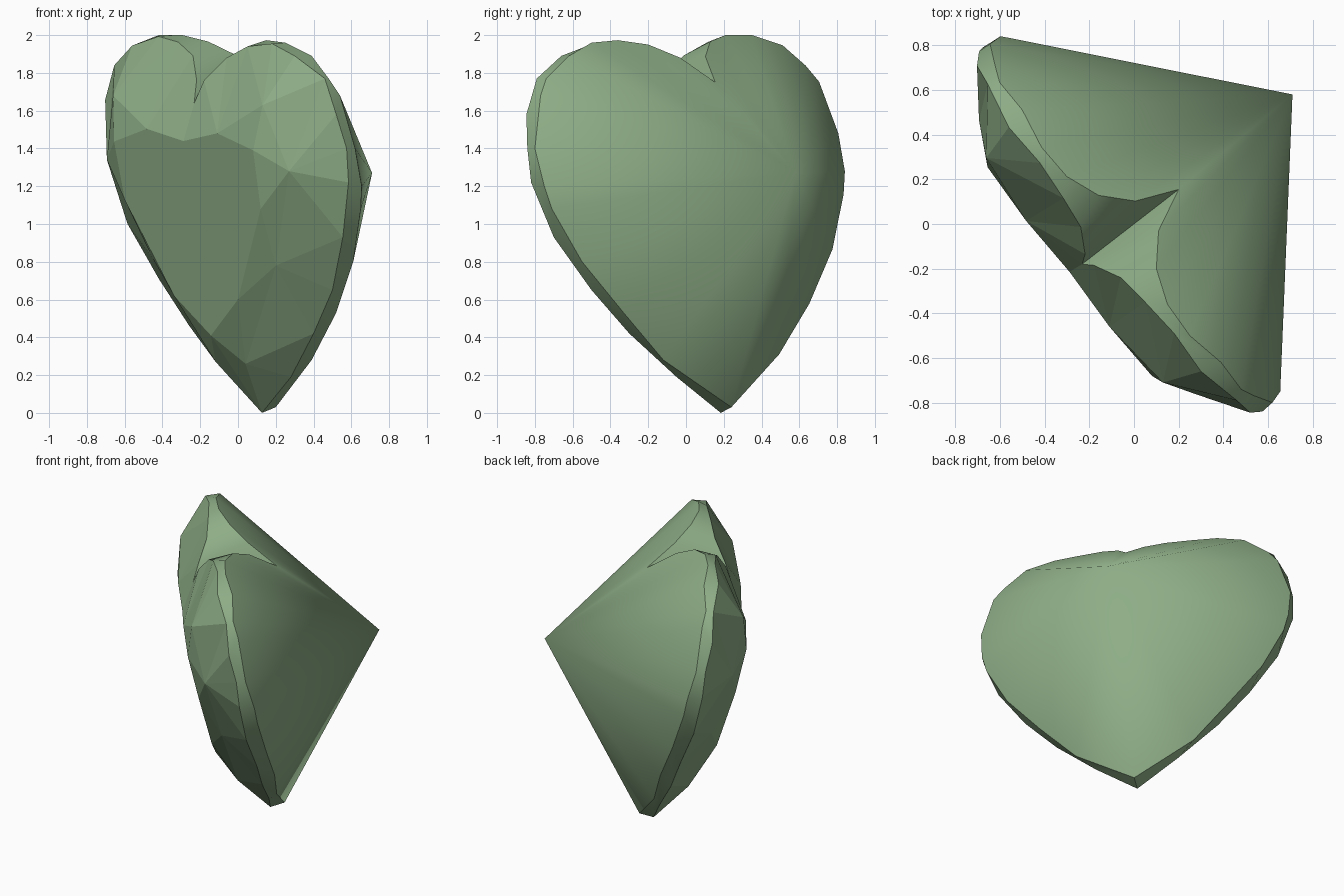
import bpy, bmesh
from mathutils import Vector

if "Cube" in bpy.data.objects:
    bpy.data.objects.remove(bpy.data.objects["Cube"])

# Symmetry plane of the tilted heart
ORIGIN = Vector((0.2, 0.155, 1.75))
NORMAL = Vector((0.618, -0.785, -0.039)).normalized()

def dist(p):
    return (p - ORIGIN).dot(NORMAL)

def vecs(rows, on_axis=()):
    pts = [Vector(r) for r in rows]
    for i in on_axis:                       # snap centre points onto the plane
        pts[i] = pts[i] - NORMAL * dist(pts[i])
    return pts

# Half outlines, from the notch round one lobe to the bottom tip
front = vecs([(-.24, -.17, 1.64), (-.18, -.185, 1.76), (-.06, -.24, 1.88),
              (.05, -.35, 1.94), (.18, -.49, 1.955), (.30, -.66, 1.89),
              (.46, -.79, 1.77), (.52, -.845, 1.58), (.575, -.84, 1.4),
              (.585, -.82, 1.22), (.555, -.70, .93), (.50, -.50, .65),
              (.40, -.30, .42), (.28, -.05, .19), (.13, .18, .0)], (0, 14))
back = vecs([(.20, .155, 1.75), (.11, -.03, 1.88), (.10, -.20, 1.95),
             (.15, -.36, 1.973), (.25, -.50, 1.96), (.39, -.62, 1.89),
             (.48, -.74, 1.77), (.54, -.77, 1.68), (.62, -.80, 1.4),
             (.655, -.75, 1.2), (.65, -.71, 1.08), (.61, -.55, .80),
             (.52, -.33, .53), (.39, -.12, .28), (.20, .24, .03)], (0, 14))
# Flat table on the front, and the facet corners between table and rim
table = vecs([(-.30, -.20, 1.44), (-.11, -.46, 1.48), (.08, -.68, 1.39),
              (.12, -.615, 1.08), (.0, -.295, .60), (-.15, -.04, .41)], (0, 5))
mid = vecs([(.13, -.71, 1.63), (.27, -.76, 1.28), (.20, -.47, .78), (.04, -.06, .26)])
apex = vecs([(.71, .58, 1.27)], (0,))[0]

bm = bmesh.new()

def face(pts, smooth, mirror=True):
    f = bm.faces.new([bm.verts.new(p) for p in pts])
    f.smooth = smooth
    if mirror:
        face([p - NORMAL * 2 * dist(p) for p in reversed(pts)], smooth, False)

def fan(centre, pts, smooth=False):
    for a, b in zip(pts, pts[1:]):
        face([centre, a, b], smooth)

# Rear cone and girdle band
fan(apex, back, True)
for i in range(len(front) - 1):
    face([front[i], front[i + 1], back[i + 1], back[i]], True)

# Faceted crown
T, M, F = table, mid, front
fan(T[1], [T[0]] + F[0:4] + [M[0], T[2]])
fan(M[0], F[3:7] + [M[1], T[2]])
fan(M[1], F[6:11] + [M[2], T[3], T[2]])
fan(M[2], F[10:13] + [M[3], T[4], T[3]])
fan(M[3], F[12:15] + [T[5], T[4]])
flip = [p - NORMAL * 2 * dist(p) for p in T[1:5]]
face(T + flip[::-1], False, False)

bmesh.ops.remove_doubles(bm, verts=bm.verts[:], dist=0.002)
bmesh.ops.recalc_face_normals(bm, faces=bm.faces[:])

# Keep the rims and the heart notch crisp, the cone smooth
for e in bm.edges:
    if len(e.link_faces) == 2:
        a, b = e.link_faces
        cone = [any((v.co - apex).length < .01 for v in f.verts) for f in (a, b)]
        if cone[0] != cone[1] or a.smooth != b.smooth:
            e.smooth = False
        elif not cone[0] and e.calc_face_angle(0) > 0.7:
            e.smooth = False

mesh = bpy.data.meshes.new("heart_gem")
bm.to_mesh(mesh)
bm.free()
gem = bpy.data.objects.new("heart_gem", mesh)
bpy.context.collection.objects.link(gem)

mat = bpy.data.materials.new("green_gem")
mat.diffuse_color = (0.27, 0.42, 0.24, 1)
mat.use_nodes = True
mat.node_tree.nodes["Principled BSDF"].inputs["Base Color"].default_value = mat.diffuse_color
mesh.materials.append(mat)
